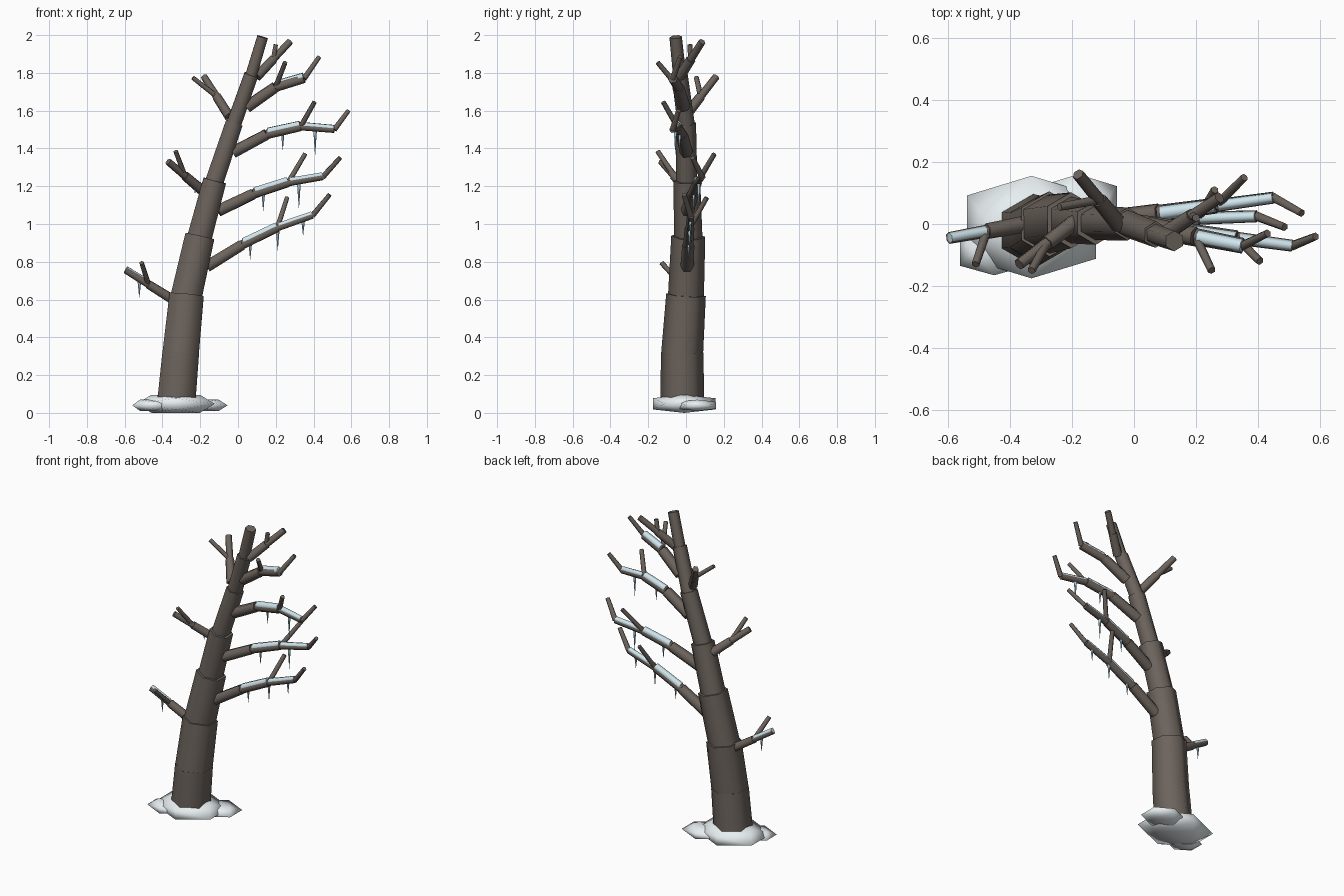
import bpy, bmesh
from mathutils import Vector, Matrix

if "Cube" in bpy.data.objects:
    bpy.data.objects.remove(bpy.data.objects["Cube"])

def material(name, *color):
    m = bpy.data.materials.new(name)
    m.diffuse_color = (*color, 1)
    m.use_nodes = True
    m.node_tree.nodes["Principled BSDF"].inputs["Base Color"].default_value = m.diffuse_color
    return m

BARK = material("bark", .15, .125, .108)
SNOW = material("snow", .8, .86, .88)
FROST = material("frost", .62, .78, .84)
ICE = material("ice", .45, .68, .8)

def tube(bm, a, b, r0, r1):
    """Capped six-sided tapered prism from a to b with smooth sides."""
    a, b = Vector(a), Vector(b)
    d = b - a
    rot = Vector((0, 0, 1)).rotation_difference(d).to_matrix().to_4x4()
    res = bmesh.ops.create_cone(bm, cap_ends=True, segments=6, radius1=r0, radius2=r1,
                                depth=d.length, matrix=Matrix.Translation((a + b) / 2) @ rot)
    bm.normal_update()
    for f in {f for v in res["verts"] for f in v.link_faces}:
        f.smooth = abs(f.normal.dot(d.normalized())) < .7

def finish(bm, name, mat):
    me = bpy.data.meshes.new(name)
    bm.to_mesh(me)
    bm.free()
    me.materials.append(mat)
    bpy.context.collection.objects.link(bpy.data.objects.new(name, me))

def tube_object(name, mat, tubes):
    if tubes:
        bm = bmesh.new()
        for t in tubes:
            tube(bm, *t)
        finish(bm, name, mat)

# Trunk: stacked leaning segments, each a little wider than the next (x, y, z, radius)
TRUNK = [(-.328, -.02, .04, .117), (-.303, -.02, .32, .112), (-.272, 0, .625, .105),
         (-.202, .012, .935, .09), (-.123, .004, 1.23, .071), (-.02, 0, 1.535, .053),
         (.07, -.034, 1.79, .043), (.13, -.055, 1.99, .033)]
parts = []
for lo, hi in zip(TRUNK, TRUNK[1:]):
    p, q = Vector(lo[:3]), Vector(hi[:3])
    parts.append((p - (q - p) * .08, q, hi[3] * 1.06, hi[3]))
parts[0] = (TRUNK[0][:3], TRUNK[1][:3], TRUNK[0][3], TRUNK[1][3])
tube_object("trunk", BARK, parts)

def trunk_at(z):
    """Axis point and radius of the trunk at height z."""
    for lo, hi in zip(TRUNK, TRUNK[1:]):
        if z <= hi[2]:
            v = Vector(lo).lerp(Vector(hi), (z - lo[2]) / (hi[2] - lo[2]))
            return v.xyz, v.w

def branch(name, z, end, side, arch=0, n=2, tip=None, frost=0, icicles=()):
    """Arched branch of n segments with a side twig, an optional end twig, frost and icicles."""
    start, r = trunk_at(z)
    end = Vector(end)
    start.x += r * (.75 if end.x > start.x else -.75)

    def at(t):
        return start.lerp(end, t) + Vector((0, 0, 4 * arch * t * (1 - t)))

    pts = [at(i / n) for i in range(n + 1)]
    radii = [.035 - .007 * (i + 3 - n if n < 3 and not tip else i) for i in range(n)]
    parts = [(p, q, r, r * .92) for p, q, r in zip(pts, pts[1:], radii)]
    joint = pts[n - 1]
    parts.append((joint, side, .015, .013))
    if tip:
        parts.append((end, tip, .016, .013))
    tube_object(name + "_branch", BARK, parts)
    # Frost caps lying along the top of the outer segments
    caps = []
    for i in range(n - frost, n):
        up = Vector((0, 0, radii[i] * .45))
        caps.append((pts[i].lerp(pts[i + 1], .04) + up, pts[i].lerp(pts[i + 1], .98) + up,
                     radii[i] * .82, radii[i] * .76))
    tube_object(name + "_frost", FROST, caps)
    # Hanging icicles at (place along branch, length)
    tube_object(name + "_icicles", ICE, [
        (at(t), at(t) - Vector((0, 0, size)), .011, .0006) for t, size in icicles])

# Long branches on the right
branch("low_right", .775, (.395, .025, 1.045), (.26, .11, 1.14), arch=.028, n=3,
       tip=(.485, -.01, 1.155), frost=2, icicles=((.41, .1), (.67, .12), (.91, .09)))
branch("mid_right", 1.07, (.45, .085, 1.25), (.355, .15, 1.37), arch=.032, n=3,
       tip=(.54, .035, 1.35), frost=2, icicles=((.43, .11), (.77, .15)))
branch("high_right", 1.38, (.51, -.07, 1.5), (.405, -.12, 1.645), arch=.062, n=3,
       tip=(.585, -.04, 1.6), frost=2, icicles=((.49, .11), (.81, .15)))
branch("upper_right", 1.62, (.35, -.07, 1.77), (.25, -.15, 1.855), arch=.03,
       tip=(.43, -.03, 1.885), frost=1)
# Short forked branches
branch("top_right", 1.78, (.275, .085, 1.965), (.2, .02, 1.95))
branch("top_left", 1.57, (-.18, .16, 1.78), (-.24, .055, 1.775))
branch("mid_left", 1.18, (-.37, -.13, 1.33), (-.33, -.15, 1.385), icicles=((.2, .05),))
branch("low_left", .605, (-.595, -.045, .755), (-.51, -.13, .795), frost=1, icicles=((.7, .1),))

# Snow mounds: flattened twenty-sided lumps around the foot
G = (1 + 5 ** .5) / 2
def mound(name, c, h):
    bm = bmesh.new()
    for s in (-1, 1):
        for t in (-1, 1):
            for v in ((0, s, t / G), (s, t / G, 0), (t / G, 0, s)):
                bm.verts.new([ci + hi * vi for ci, hi, vi in zip(c, h, v)])
    bmesh.ops.convex_hull(bm, input=bm.verts)
    for f in bm.faces:
        f.smooth = True
    finish(bm, name, SNOW)

mound("snow_mound", (-.33, -.01, .048), (.207, .165, .048))
mound("snow_lump_left", (-.45, -.085, .04), (.11, .08, .03))
mound("snow_lump_right", (-.18, .06, .04), (.125, .1, .03))
